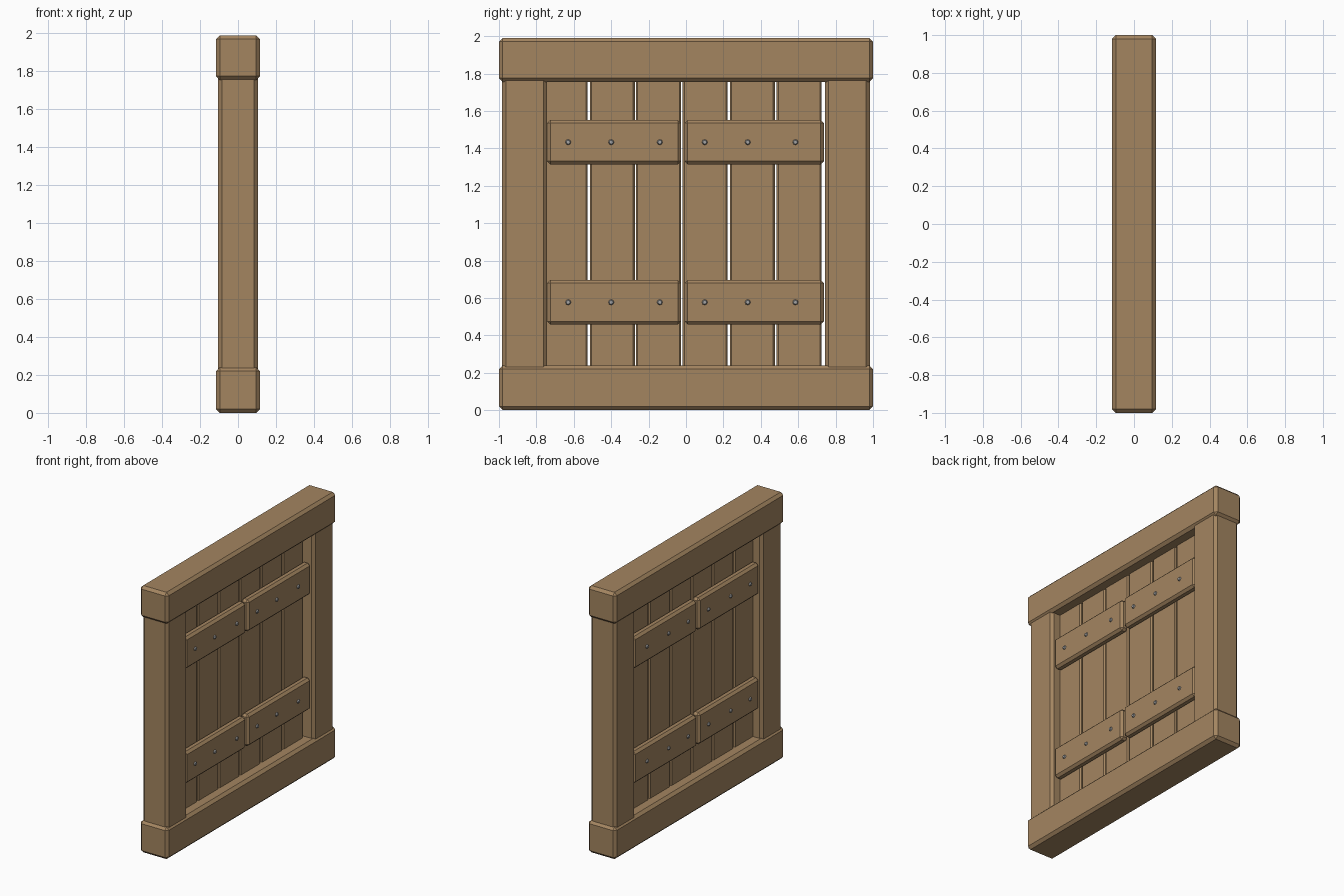
import bpy
import bmesh
from math import radians
from mathutils import Matrix, Vector

default_cube = bpy.data.objects.get("Cube")
if default_cube:
    bpy.data.objects.remove(default_cube, do_unlink=True)


def make_material(name, color):
    mat = bpy.data.materials.new(name)
    mat.use_nodes = True
    mat.diffuse_color = (*color, 1)
    mat.node_tree.nodes["Principled BSDF"].inputs["Base Color"].default_value = (*color, 1)
    return mat


wood = make_material("warm wood", (0.37, 0.235, 0.118))
steel = make_material("grey steel", (0.38, 0.38, 0.38))


def finish(name, bm, mat):
    mesh = bpy.data.meshes.new(name)
    bm.to_mesh(mesh)
    bm.free()
    mesh.materials.append(mat)
    obj = bpy.data.objects.new(name, mesh)
    bpy.context.collection.objects.link(obj)
    return obj


def beam(name, x, y, z, chamfer):
    """Box with chamfered edges, given as (low, high) along each axis."""
    low, high = (Vector(c) for c in zip(x, y, z))
    bm = bmesh.new()
    bmesh.ops.create_cube(bm, size=1, matrix=Matrix.Translation((low + high) / 2)
                          @ Matrix.Diagonal((*(high - low), 1)))
    bmesh.ops.bevel(bm, geom=bm.edges[:], offset=chamfer, segments=1, affect='EDGES')
    return finish(name, bm, wood)


def nail(name, side, y, z):
    """Small domed nail head on one face of the panel."""
    bm = bmesh.new()
    bmesh.ops.create_cone(bm, cap_ends=True, segments=8, radius1=0.017, radius2=0.01,
                          depth=0.014, matrix=Matrix.Translation((side * 0.09, y, z))
                          @ Matrix.Rotation(side * radians(90), 4, 'Y'))
    return finish(name, bm, steel)


# Frame: two rails capping two posts
beam("bottom_rail", (-0.116, 0.116), (-1, 1), (0, 0.24), 0.02)
beam("top_rail", (-0.116, 0.116), (-1, 1), (1.755, 1.99), 0.02)
for name, side in (("front_post", -1), ("back_post", 1)):
    beam(name, (-0.105, 0.105), sorted((side * 0.742, side * 0.983)), (0.19, 1.8), 0.02)

# Vertical boards with narrow gaps
boards = [(-0.755, -0.526), (-0.514, -0.274), (-0.268, -0.026),
          (-0.018, 0.223), (0.234, 0.475), (0.485, 0.725)]
for i, span in enumerate(boards):
    beam(f"board_{i + 1}", (-0.033, 0.033), span, (0.19, 1.8), 0.009)

# Cross battens and their nails on both faces
nail_spots = (-0.63, -0.4, -0.14, 0.1, 0.33, 0.585)
for face, side in (("left", 1), ("right", -1)):
    for level, z in (("lower", 0.577), ("upper", 1.433)):
        for half, span in (("front", (-0.742, -0.027)), ("back", (-0.008, 0.737))):
            beam(f"{face}_{level}_{half}_batten", sorted((side * 0.025, side * 0.087)),
                 span, (z - 0.119, z + 0.119), 0.017)
        for i, y in enumerate(nail_spots):
            nail(f"{face}_{level}_nail_{i + 1}", side, y, z)
